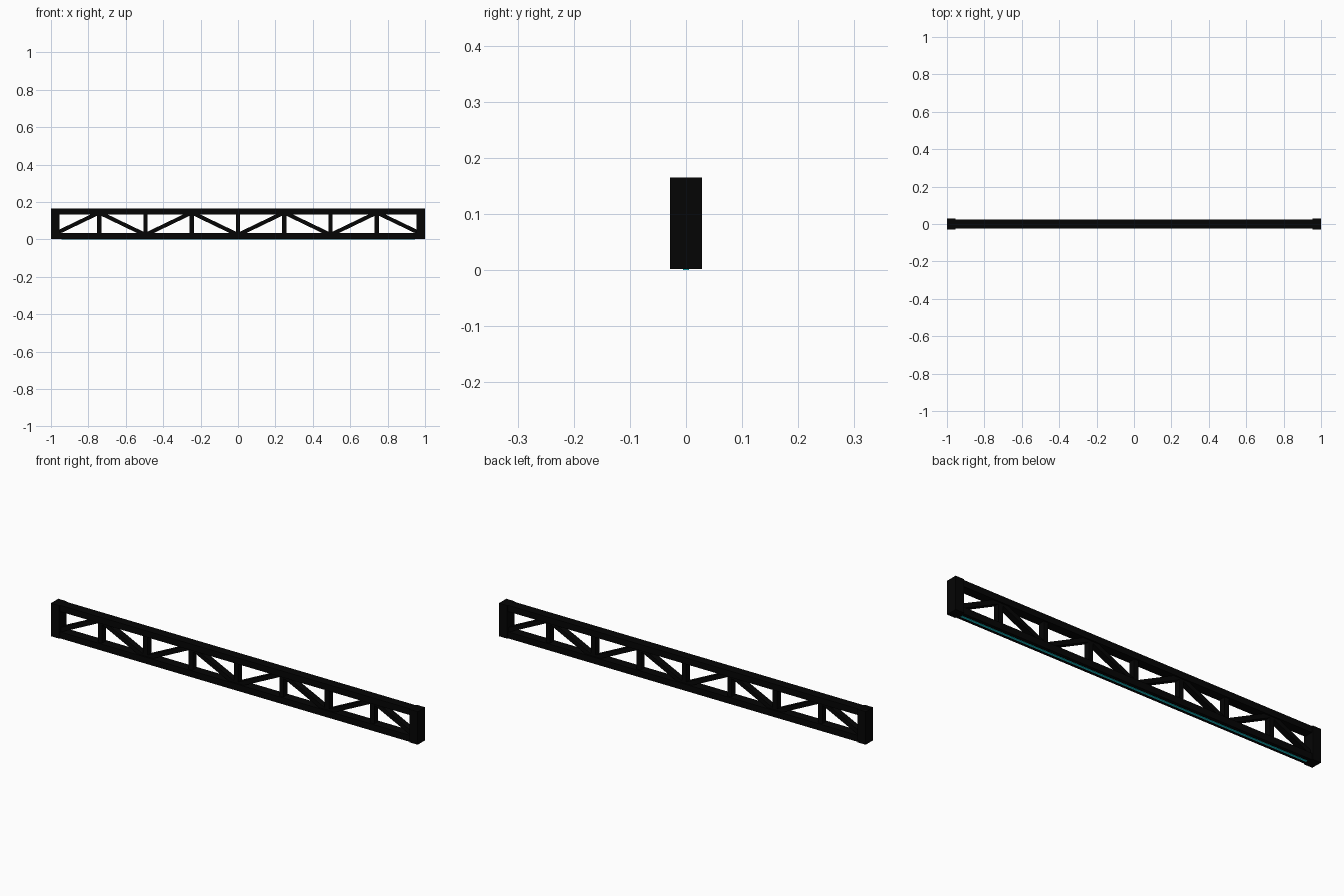
import bpy
from math import atan2, hypot

cube = bpy.data.objects.get("Cube")
if cube:
    bpy.data.objects.remove(cube, do_unlink=True)


def make_material(name, color):
    mat = bpy.data.materials.new(name)
    mat.use_nodes = True
    mat.diffuse_color = color
    mat.node_tree.nodes["Principled BSDF"].inputs["Base Color"].default_value = color
    return mat


black = make_material("black metal", (0.0015, 0.0015, 0.0015, 1))
teal = make_material("teal light", (0.01, 0.75, 0.82, 1))


def box(name, center, size, mat=black, tilt=0):
    bpy.ops.mesh.primitive_cube_add(size=1, location=center, rotation=(0, tilt, 0))
    obj = bpy.context.object
    obj.name = name
    obj.scale = size
    obj.data.materials.append(mat)
    return obj


LOW, HIGH = 0.0175, 0.149     # chord centre heights
FOOT, PEAK = 0.024, 0.143     # brace end heights
BAY = 0.2475                  # spacing of the truss joints
WEB_DEPTH = 0.03

# Long chords
box("top_chord", (0, 0, HIGH), (1.96, 0.046, 0.031))
box("bottom_chord", (0, 0, LOW), (1.96, 0.046, 0.032))

# End blocks
for side, x in (("left", 0.9775), ("right", -0.9775)):
    box(side + "_end_block", (x, 0, 0.0833), (0.045, 0.057, 0.163))

# Uprights at the inner joints
for i in range(-3, 4):
    box("upright", (i * BAY, 0, (LOW + HIGH) / 2), (0.023, WEB_DEPTH, HIGH - LOW))

# Zigzag braces, high at odd joints and low at even ones
for i in range(-4, 4):
    z0, z1 = (PEAK, FOOT) if i % 2 else (FOOT, PEAK)
    rise = z1 - z0
    box("diagonal_brace", ((i + 0.5) * BAY, 0, (z0 + z1) / 2),
        (hypot(BAY, rise), WEB_DEPTH, 0.021), tilt=-atan2(rise, BAY))

# Thin light strip under the bottom chord
box("light_strip", (0, 0, 0.002), (1.89, 0.011, 0.004), teal)
